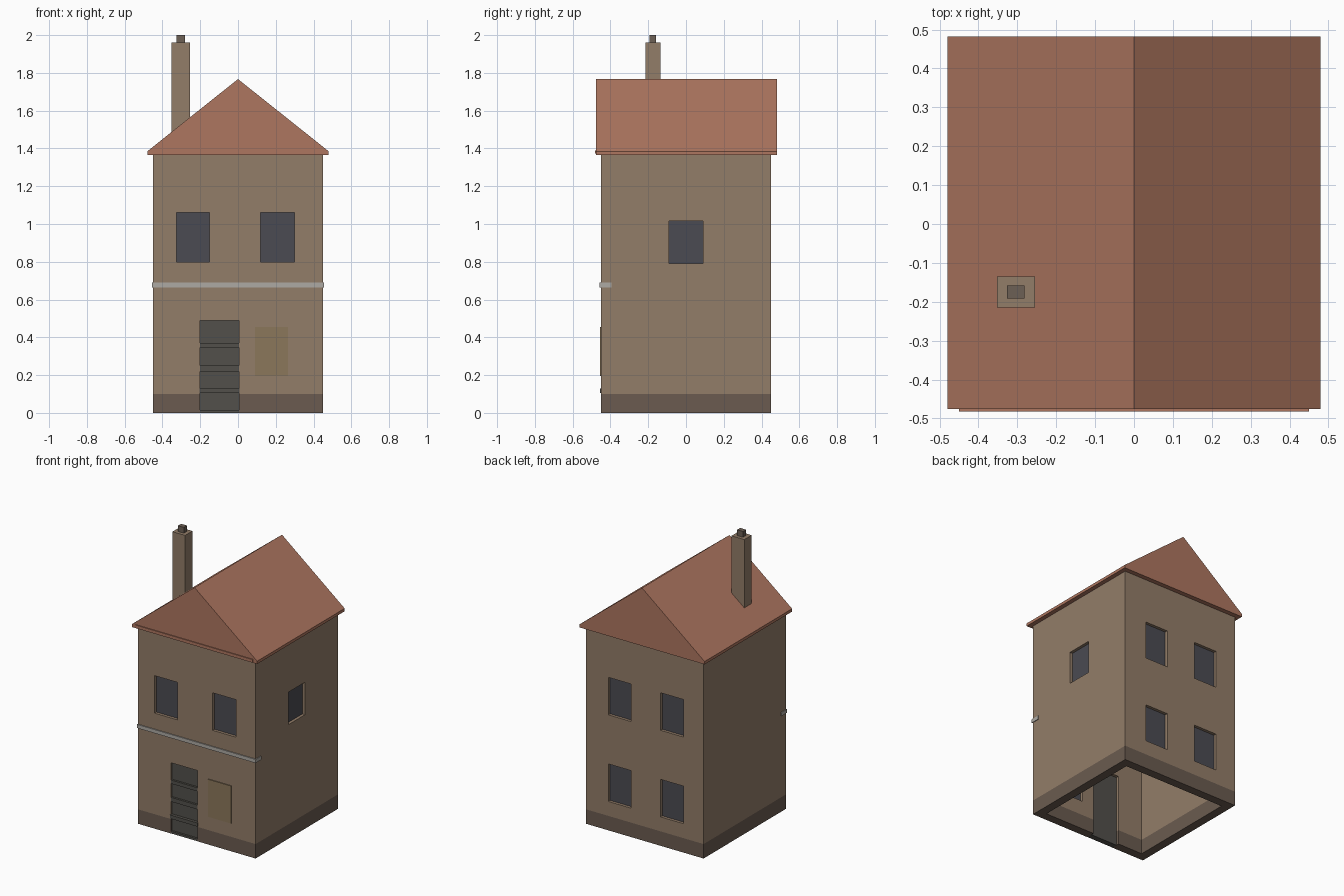
import bpy, bmesh

if "Cube" in bpy.data.objects:
    bpy.data.objects.remove(bpy.data.objects["Cube"])


def mat(name, rgb):
    m = bpy.data.materials.new(name)
    m.diffuse_color = (*rgb, 1)
    m.use_nodes = True
    m.node_tree.nodes["Principled BSDF"].inputs["Base Color"].default_value = m.diffuse_color
    return m


WALL = mat("plaster", (0.29, 0.205, 0.14))
BASE = mat("plinth_stone", (0.145, 0.105, 0.08))
ROOF = mat("tile", (0.42, 0.18, 0.115))
GLASS = mat("glass", (0.07, 0.07, 0.085))
DOOR = mat("dark_wood", (0.085, 0.08, 0.07))
BOARD = mat("board_wood", (0.26, 0.185, 0.105))
TRIM = mat("pale_trim", (0.42, 0.40, 0.37))
CAP = mat("chimney_pot", (0.15, 0.115, 0.09))


def finish(name, bm, material):
    bmesh.ops.recalc_face_normals(bm, faces=bm.faces)
    me = bpy.data.meshes.new(name)
    bm.to_mesh(me)
    bm.free()
    ob = bpy.data.objects.new(name, me)
    bpy.context.collection.objects.link(ob)
    if material:
        me.materials.append(material)
    return ob


def box(name, x, y, z, material=None):
    bm = bmesh.new()
    bmesh.ops.create_cube(bm, size=1)
    for v in bm.verts:
        v.co = [r[0] if c < 0 else r[1] for c, r in zip(v.co, (x, y, z))]
    return finish(name, bm, material)


def ring(name, outer, inner, z0, z1, material):
    # square tube, open in the middle
    bm = bmesh.new()
    signs = ((-1, -1), (1, -1), (1, 1), (-1, 1))
    loops = [[bm.verts.new((sx * r, sy * r, z)) for sx, sy in signs]
             for r, z in ((outer, z0), (outer, z1), (inner, z1), (inner, z0))]
    for k in range(4):
        a, b = loops[k], loops[(k + 1) % 4]
        for i in range(4):
            j = (i + 1) % 4
            bm.faces.new((a[i], a[j], b[j], b[i]))
    return finish(name, bm, material)


def cut(ob, cutters):
    for c in cutters:
        c.hide_render = True
        m = ob.modifiers.new("opening", 'BOOLEAN')
        m.operation, m.solver, m.object = 'DIFFERENCE', 'EXACT', c
    bpy.context.view_layer.update()
    dg = bpy.context.evaluated_depsgraph_get()
    me = bpy.data.meshes.new_from_object(ob.evaluated_get(dg))
    ob.modifiers.clear()
    ob.data = me


H, T = 0.45, 0.06

# hollow wall and plinth
walls = ring("walls", H, H - T, 0.1, 1.37, WALL)
plinth = ring("plinth", H, H - T, 0.0, 0.1, BASE)

# openings and recessed panes: (name, x range, y side, z range)
openings = [
    ("front_upper_left", (-0.325, -0.15), -1, (0.80, 1.06)),
    ("front_upper_right", (0.12, 0.30), -1, (0.80, 1.06)),
    ("front_lower", (0.095, 0.26), -1, (0.20, 0.45)),
]
for sx, x in (("right", (0.105, 0.28)), ("left", (-0.295, -0.12))):
    openings.append(("back_upper_" + sx, x, 1, (0.80, 1.06)))
    openings.append(("back_lower_" + sx, x, 1, (0.20, 0.46)))

cutters = []
for name, x, s, z in openings:
    cutters.append(box("cutter", x, sorted((s * 0.35, s * 0.5)), z))
    box(name + "_window", x, sorted((s * 0.41, s * 0.43)), z, GLASS)
cutters.append(box("cutter", (0.35, 0.5), (-0.09, 0.09), (0.79, 1.015)))
box("side_window", (0.41, 0.43), (-0.09, 0.09), (0.79, 1.015), GLASS)
door_cut = box("cutter", (-0.2, 0.005), (-0.5, -0.35), (-0.1, 0.49))
cut(walls, cutters + [door_cut])
cut(plinth, [door_cut])
for c in cutters + [door_cut]:
    bpy.data.objects.remove(c)

# door with cross bars and sill
box("door", (-0.2, 0.005), (-0.435, -0.41), (0, 0.49), DOOR)
for i, (z0, z1, y) in enumerate(((0.105, 0.13, -0.456), (0.22, 0.25, -0.449),
                                 (0.345, 0.37, -0.449))):
    box(f"door_bar_{i + 1}", (-0.203, 0.008), (y, -0.43), (z0, z1), DOOR)
box("door_sill", (-0.2, 0.005), (-0.449, -0.43), (0, 0.015), DOOR)

# boarded lower window
box("window_board", (0.09, 0.265), (-0.456, -0.44), (0.195, 0.455), BOARD)

# string course across the front
box("string_course", (-0.455, 0.455), (-0.457, -0.395), (0.665, 0.69), TRIM)

# gabled roof
profile = ((-0.48, 1.365), (0.48, 1.365), (0.48, 1.385), (0, 1.767), (-0.48, 1.385))
bm = bmesh.new()
f = bm.faces.new([bm.verts.new((x, -0.476, z)) for x, z in profile])
ext = bmesh.ops.extrude_face_region(bm, geom=[f])["geom"]
bmesh.ops.translate(bm, vec=(0, 0.958, 0),
                    verts=[g for g in ext if isinstance(g, bmesh.types.BMVert)])
finish("roof", bm, ROOF)
box("front_eave_strip", (-0.45, 0.45), (-0.482, -0.47), (1.372, 1.39), ROOF)

# chimney
box("chimney", (-0.352, -0.255), (-0.215, -0.135), (1.45, 1.96), WALL)
box("chimney_pot", (-0.326, -0.281), (-0.192, -0.158), (1.95, 2.0), CAP)
